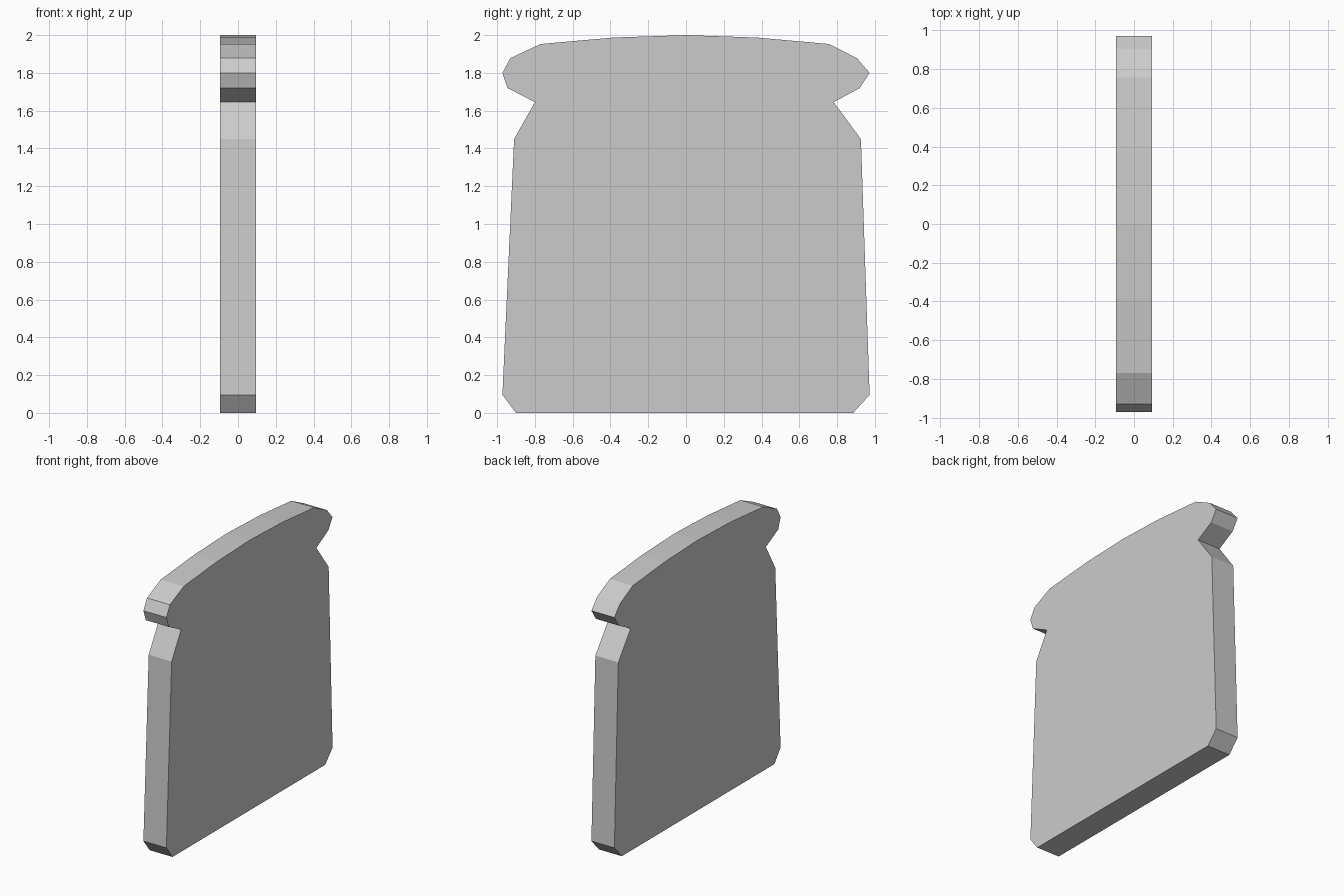
import bpy
import bmesh

if "Cube" in bpy.data.objects:
    bpy.data.objects.remove(bpy.data.objects["Cube"])

HALF_THICKNESS = 0.094

# Slice outline in the YZ plane, anticlockwise from the bottom left corner
outline = [
    (-0.90, 0.0), (0.885, 0.0), (0.972, 0.095),                  # base
    (0.926, 1.45), (0.782, 1.645),                               # right side and notch
    (0.92, 1.72), (0.972, 1.80), (0.905, 1.878), (0.757, 1.953), # right crust lobe
    (0.375, 1.987), (0.0, 2.0), (-0.385, 1.987),                 # domed top
    (-0.77, 1.953), (-0.93, 1.878), (-0.972, 1.80), (-0.945, 1.72),  # left crust lobe
    (-0.80, 1.645), (-0.91, 1.45), (-0.972, 0.095),              # left notch and side
]

# Bread slice: extrude the outline through its thickness
bm = bmesh.new()
face = bm.faces.new([bm.verts.new((-HALF_THICKNESS, y, z)) for y, z in outline])
extruded = bmesh.ops.extrude_face_region(bm, geom=[face], use_keep_orig=True)
moved = [g for g in extruded["geom"] if isinstance(g, bmesh.types.BMVert)]
bmesh.ops.translate(bm, verts=moved, vec=(2 * HALF_THICKNESS, 0, 0))
bmesh.ops.recalc_face_normals(bm, faces=bm.faces)

mesh = bpy.data.meshes.new("bread_slice")
bm.to_mesh(mesh)
bm.free()
bread = bpy.data.objects.new("bread_slice", mesh)
bpy.context.collection.objects.link(bread)
